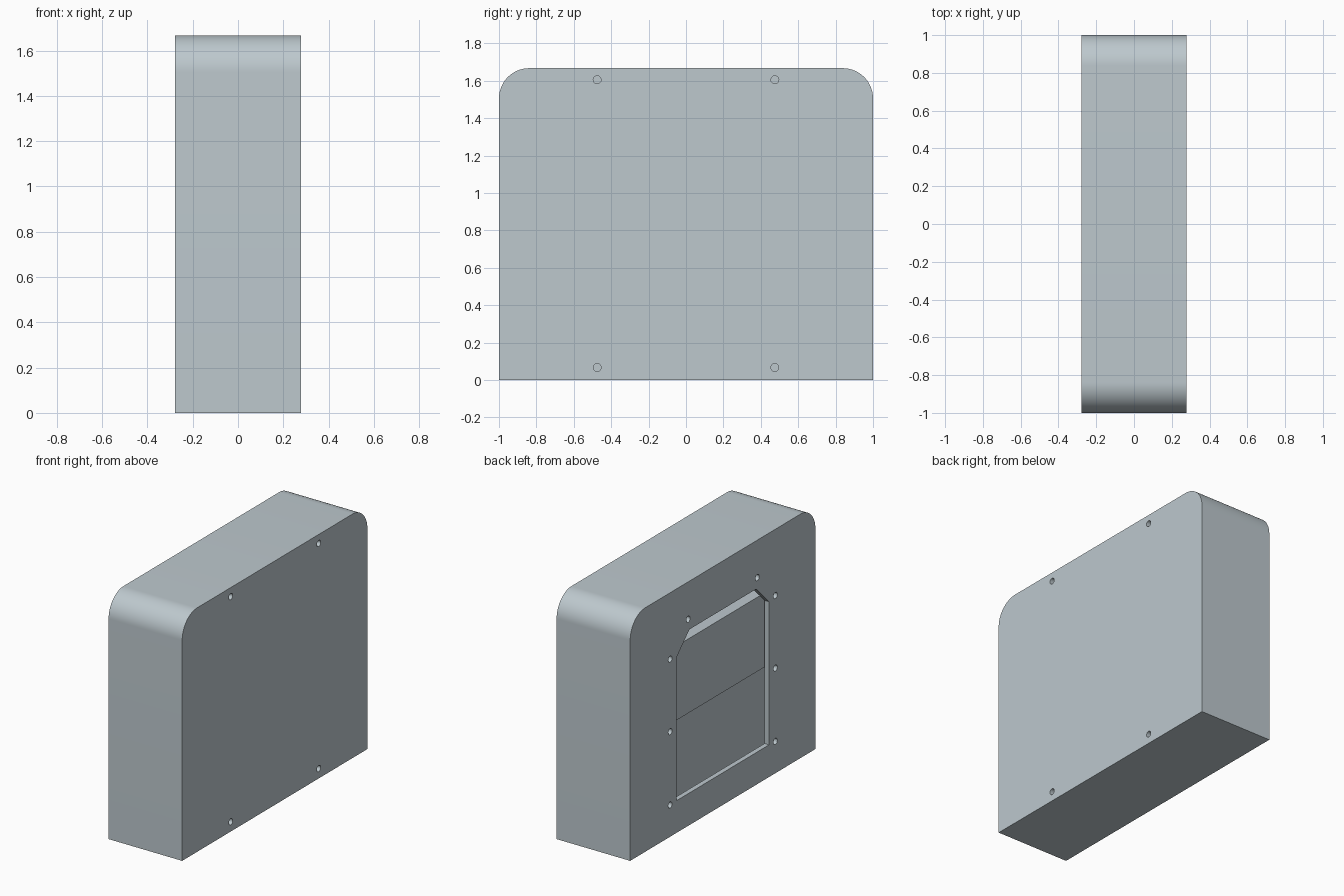
import bpy, bmesh, math

old = bpy.data.objects.get("Cube")
if old:
    bpy.data.objects.remove(old, do_unlink=True)

HALF_X, HALF_Y, HEIGHT = 0.278, 1.0, 1.667
WALL, CORNER, HOLE = 0.034, 0.162, 0.021

grey = bpy.data.materials.new("blue grey")
grey.use_nodes = True
grey.diffuse_color = (0.51, 0.58, 0.615, 1)
grey.node_tree.nodes["Principled BSDF"].inputs["Base Color"].default_value = grey.diffuse_color


def prism(name, profile, x0, x1):
    """Extrude a closed (y, z) profile along x."""
    bm = bmesh.new()
    face = bm.faces.new([bm.verts.new((x0, y, z)) for y, z in profile])
    out = bmesh.ops.extrude_face_region(bm, geom=[face])
    verts = [v for v in out["geom"] if isinstance(v, bmesh.types.BMVert)]
    bmesh.ops.translate(bm, verts=verts, vec=(x1 - x0, 0, 0))
    bmesh.ops.recalc_face_normals(bm, faces=bm.faces)
    mesh = bpy.data.meshes.new(name)
    bm.to_mesh(mesh)
    bm.free()
    mesh.materials.append(grey)
    obj = bpy.data.objects.new(name, mesh)
    bpy.context.collection.objects.link(obj)
    return obj


def arch(inset, steps=20):
    """Case outline with two rounded top corners, shrunk by inset."""
    r, w, top = CORNER - inset, HALF_Y - inset, HEIGHT - inset
    right = [(w, inset)]
    for i in range(steps + 1):
        a = math.pi / 2 * i / steps
        right.append((w - r + r * math.cos(a), top - r + r * math.sin(a)))
    return right + [(-y, z) for y, z in reversed(right)]


def circle(y, z, n=24):
    return [(y + HOLE * math.cos(math.tau * i / n),
             z + HOLE * math.sin(math.tau * i / n)) for i in range(n)]


# Hollow case
case = prism("case", arch(0), -HALF_X, HALF_X)
cutters = [prism("cavity_cutter", arch(WALL), -HALF_X + WALL, HALF_X - WALL)]

# Access opening with clipped top corners in the -x wall
half = [(0.5, 0.22), (0.5, 1.197), (0.36, 1.337)]
opening = half + [(-y, z) for y, z in reversed(half)]
inner, outer = HALF_X - 2 * WALL, HALF_X + 0.05
cutters.append(prism("opening_cutter", opening, -outer, -inner))

# Screw holes around the opening, and mounting holes in the +x wall
for side in (-1, 1):
    for y, z in ((0.568, 0.217), (0.568, 0.718), (0.568, 1.214), (0.373, 1.411)):
        cutters.append(prism("screw_hole_cutter", circle(side * y, z), -outer, -inner))
    for z in (0.067, 1.605):
        cutters.append(prism("mount_hole_cutter", circle(side * 0.475, z), inner, outer))

for cutter in cutters:
    mod = case.modifiers.new(cutter.name, "BOOLEAN")
    mod.operation, mod.solver, mod.object = "DIFFERENCE", "EXACT", cutter

# Bake the cuts, then drop the cutters
depsgraph = bpy.context.evaluated_depsgraph_get()
baked = bpy.data.meshes.new_from_object(case.evaluated_get(depsgraph))
case.modifiers.clear()
case.data = baked
for cutter in cutters:
    bpy.data.objects.remove(cutter, do_unlink=True)

bpy.ops.object.select_all(action="DESELECT")
case.select_set(True)
bpy.context.view_layer.objects.active = case
bpy.ops.object.shade_smooth_by_angle(angle=math.radians(30))

# Two stacked blocks behind the opening, the upper one overhanging the lower
for name, depth, z0, z1 in (("lower_block", 0.13, WALL, 0.729),
                            ("upper_block", 0.05, 0.729, 1.236)):
    w = 0.8
    prism(name, [(w, z0), (w, z1), (-w, z1), (-w, z0)],
          -HALF_X + depth, HALF_X - WALL - 0.03)
